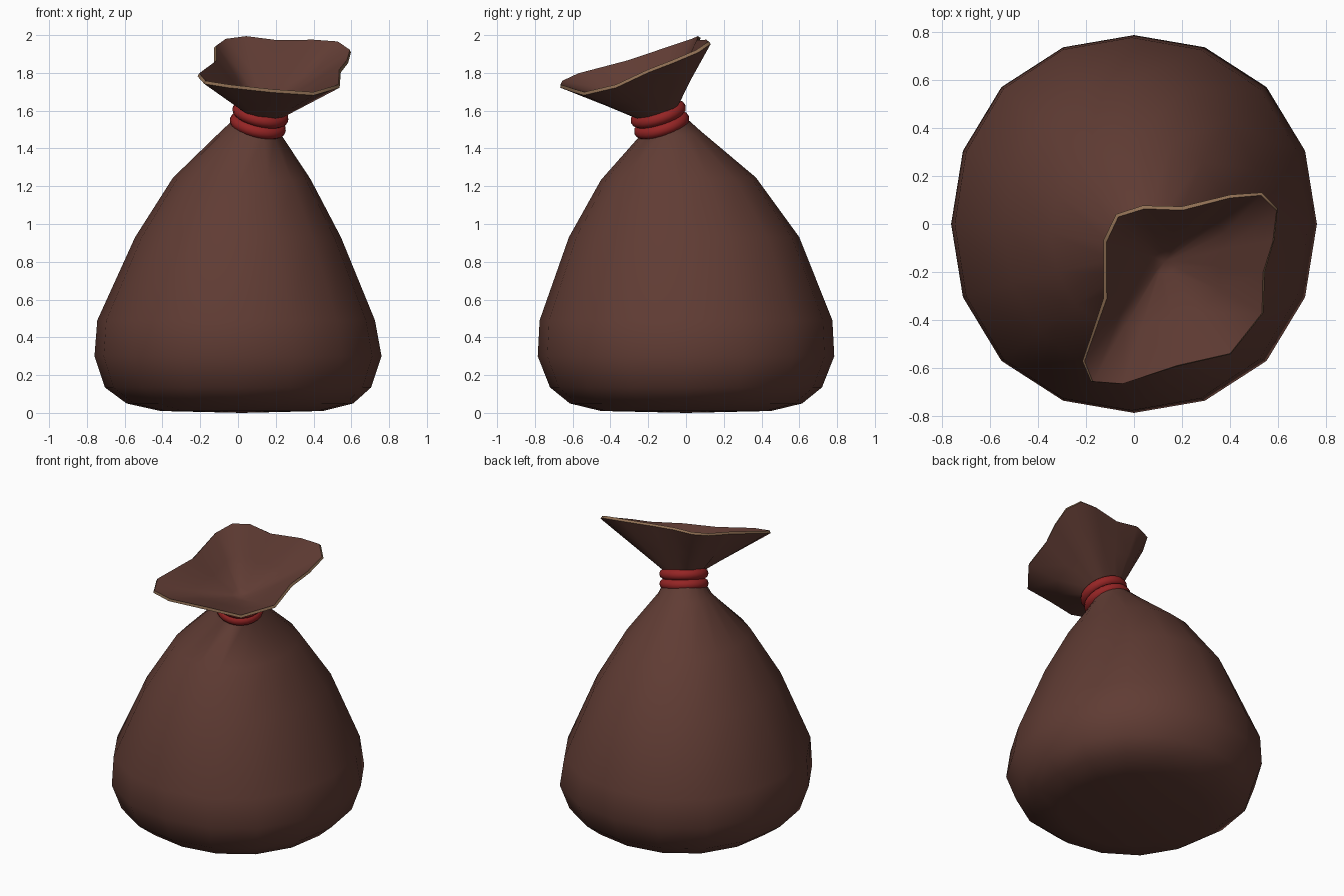
import bpy, bmesh, math
from mathutils import Vector

if "Cube" in bpy.data.objects:
    bpy.data.objects.remove(bpy.data.objects["Cube"])


def material(name, rgb):
    m = bpy.data.materials.new(name)
    m.diffuse_color = (*rgb, 1)
    m.use_nodes = True
    m.node_tree.nodes["Principled BSDF"].inputs["Base Color"].default_value = m.diffuse_color
    return m


BROWN = material("brown cloth", (0.117, 0.045, 0.034))
TAN = material("tan hem", (0.27, 0.155, 0.085))
RED = material("red cord", (0.30, 0.018, 0.018))

NECK = Vector((0.112, -0.138, 1.553))            # centre of the tied neck
AXIS = Vector((0.22, -0.29, 0.93)).normalized()  # direction the neck leans


def finish(name, bm, mats):
    bmesh.ops.recalc_face_normals(bm, faces=bm.faces)
    me = bpy.data.meshes.new(name)
    bm.to_mesh(me)
    bm.free()
    for m in mats:
        me.materials.append(m)
    ob = bpy.data.objects.new(name, me)
    bpy.context.collection.objects.link(ob)
    bpy.context.view_layer.objects.active = ob
    ob.select_set(True)
    bpy.ops.object.shade_smooth_by_angle(angle=math.radians(50))
    ob.select_set(False)
    return ob


def loft(bm, rings, tan_band=None):
    """Join equal-length rings of points with quads."""
    vs = [[bm.verts.new(p) for p in r] for r in rings]
    n = len(vs[0])
    for k in range(len(vs) - 1):
        for i in range(n):
            j = (i + 1) % n
            f = bm.faces.new((vs[k][i], vs[k][j], vs[k + 1][j], vs[k + 1][i]))
            f.material_index = 1 if k == tan_band else 0
    return vs


def fan(bm, ring, point):
    c = bm.verts.new(point)
    for i in range(len(ring)):
        bm.faces.new((ring[i], ring[(i + 1) % len(ring)], c))


# Sack body: rings of (z, centre x, centre y, radius x, radius y, lean)
SECTIONS = [
    (0.010, 0.02, 0.00, 0.43, 0.45, 0),
    (0.050, 0.01, 0.00, 0.60, 0.615, 0),
    (0.135, 0.00, 0.00, 0.705, 0.72, 0),
    (0.300, 0.00, 0.00, 0.76, 0.785, 0),
    (0.490, -0.01, 0.00, 0.735, 0.775, 0),
    (0.930, 0.00, -0.01, 0.545, 0.61, 0),
    (1.240, 0.02, -0.04, 0.365, 0.41, 0.05),
    (1.475, 0.07, -0.085, 0.165, 0.165, 0.3),
    (1.545, 0.112, -0.138, 0.115, 0.115, 1),
    (1.600, 0.125, -0.153, 0.110, 0.110, 1),
]
rings = []
for z, cx, cy, rx, ry, lean in SECTIONS:
    ring = []
    for i in range(16):
        a = i * math.tau / 16
        k = 1 + 0.025 * math.sin(2 * a) ** 2
        x, y = rx * k * math.cos(a), ry * k * math.sin(a)
        ring.append((cx + x, cy + y, z + lean * (-0.24 * x + 0.31 * y)))
    rings.append(ring)
bm = bmesh.new()
vs = loft(bm, rings)
fan(bm, vs[0], (0.02, 0, 0))
finish("sack_body", bm, [BROWN])

# Flared mouth: wavy four-cornered rim, hem strip and inner funnel
RIM = [Vector(p) for p in (
    (0.04, 0.07, 1.99), (0.20, 0.065, 1.97), (0.40, 0.115, 1.97), (0.53, 0.125, 1.96),
    (0.595, 0.06, 1.915), (0.58, -0.07, 1.86), (0.54, -0.20, 1.81), (0.535, -0.37, 1.73),
    (0.40, -0.54, 1.69), (0.18, -0.59, 1.705), (-0.05, -0.665, 1.73), (-0.175, -0.655, 1.75),
    (-0.21, -0.57, 1.79), (-0.12, -0.31, 1.86), (-0.12, -0.07, 1.94), (-0.07, 0.035, 1.975))]
base = NECK + AXIS * 0.04
throat = NECK + AXIS * 0.075
low, mid, outer, inner, inmid, inlow = [], [], [], [], [], []
for p in RIM:
    d = p - base
    side = (d - AXIS * d.dot(AXIS)).normalized()
    out = d.normalized()
    up = (AXIS - out * out.dot(AXIS)).normalized()   # inward wall normal
    o, q = p - up * 0.009, p + up * 0.009
    b, t = base + side * 0.112, throat + side * 0.05
    low.append(b)
    mid.append(b.lerp(o, 0.5))
    outer.append(o)
    inner.append(q)
    inmid.append(q.lerp(t, 0.5) - AXIS * 0.005)
    inlow.append(t)
bm = bmesh.new()
vs = loft(bm, [low, mid, outer, inner, inmid, inlow], tan_band=2)
fan(bm, vs[-1], throat - AXIS * 0.01)
finish("sack_mouth", bm, [BROWN, TAN])

# Cord: two stacked loops around the neck
for name, h in (("lower_cord", -0.031), ("upper_cord", 0.031)):
    bpy.ops.mesh.primitive_torus_add(
        major_radius=0.118, minor_radius=0.034, major_segments=24, minor_segments=10,
        location=NECK + AXIS * h, rotation=AXIS.to_track_quat('Z', 'Y').to_euler())
    ob = bpy.context.object
    ob.name = name
    ob.data.materials.append(RED)
    bpy.ops.object.shade_smooth()
    ob.select_set(False)
